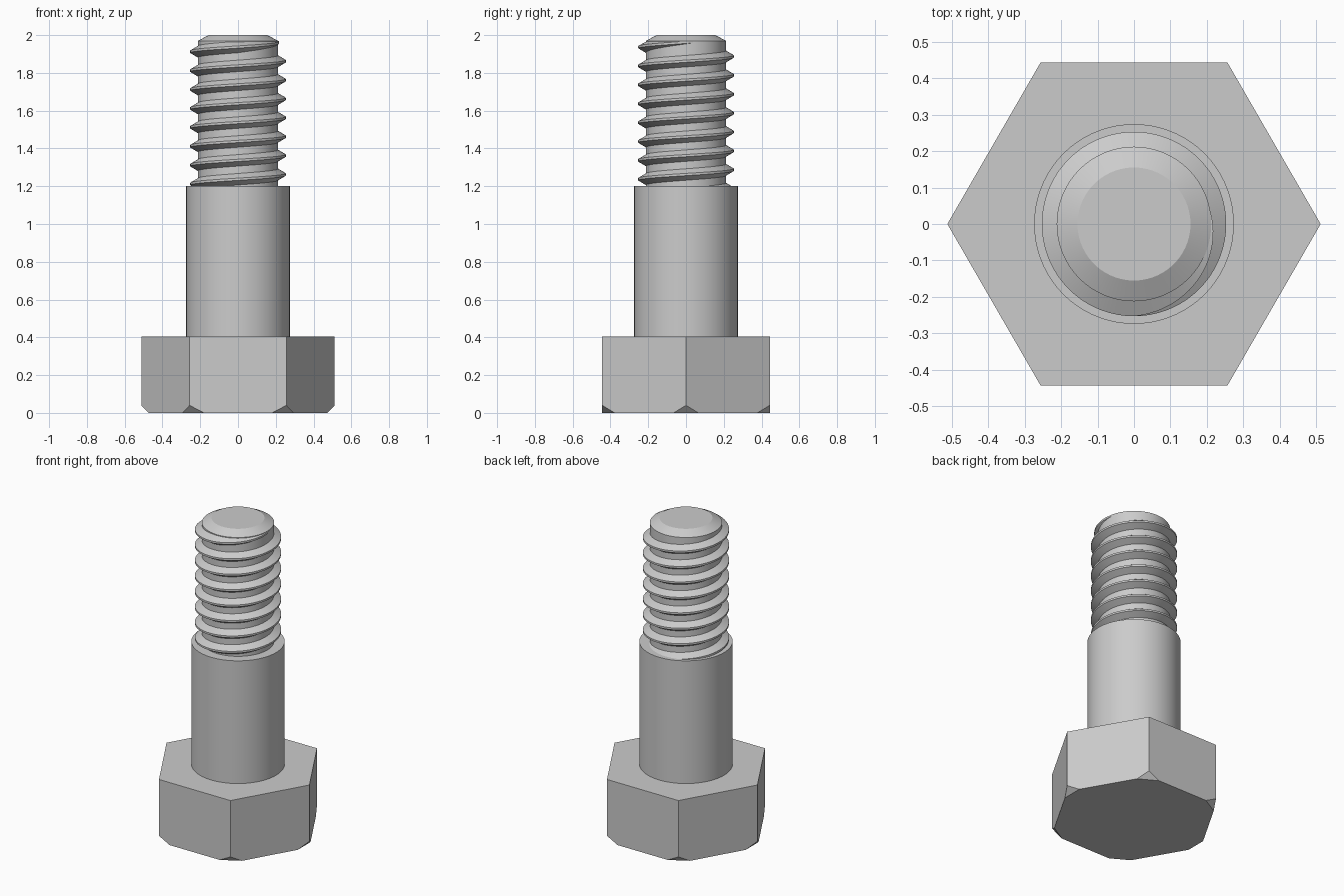
import bpy, bmesh
from math import cos, sin, tau, radians
from mathutils import Vector

cube = bpy.data.objects.get("Cube")
if cube:
    bpy.data.objects.remove(cube, do_unlink=True)

SIDES = 72
CORE_R, CREST_R, PITCH = 0.212, 0.253, 0.1
SHANK_TOP, TIP_EDGE = 1.2, 1.97

steel = bpy.data.materials.new("grey steel")
steel.use_nodes = True
grey = (0.6, 0.6, 0.6, 1)
steel.diffuse_color = grey
steel.node_tree.nodes["Principled BSDF"].inputs["Base Color"].default_value = grey


def finish(bm, name, smooth=True):
    mesh = bpy.data.meshes.new(name)
    bm.to_mesh(mesh)
    bm.free()
    mesh.materials.append(steel)
    obj = bpy.data.objects.new(name, mesh)
    bpy.context.collection.objects.link(obj)
    if smooth:
        bpy.ops.object.select_all(action='DESELECT')
        obj.select_set(True)
        bpy.context.view_layer.objects.active = obj
        bpy.ops.object.shade_smooth_by_angle(angle=radians(25))
    return obj


def stack(profile, sides):
    """Closed solid through rings of (radius, height)."""
    bm = bmesh.new()
    rings = [[bm.verts.new((r * cos(tau * i / sides), r * sin(tau * i / sides), z))
              for i in range(sides)] for r, z in profile]
    for low, high in zip(rings, rings[1:]):
        for i in range(sides):
            j = (i + 1) % sides
            bm.faces.new((low[i], low[j], high[j], high[i]))
    bm.faces.new(rings[0][::-1])
    bm.faces.new(rings[-1])
    return bm


# Hexagonal head with its six bottom corners sliced off
head = stack([(0.512, 0), (0.512, 0.405)], 6)
for k in range(6):
    a = tau * k / 6
    corner = Vector((0.512 * cos(a), 0.512 * sin(a), 0.04))
    cut = bmesh.ops.bisect_plane(
        head, geom=head.verts[:] + head.edges[:] + head.faces[:],
        plane_co=corner, plane_no=(cos(a), sin(a), -0.95), clear_outer=True, dist=1e-5)
    edges = [e for e in cut["geom_cut"] if isinstance(e, bmesh.types.BMEdge)]
    bmesh.ops.holes_fill(head, edges=edges, sides=0)
bmesh.ops.recalc_face_normals(head, faces=head.faces[:])
finish(head, "hex_head", smooth=False)

# Plain shank, and threaded core with a chamfered tip
finish(stack([(0.274, 0.4), (0.274, SHANK_TOP)], SIDES), "shank")
finish(stack([(CORE_R, SHANK_TOP - 0.01), (CORE_R, TIP_EDGE), (0.155, 2)], SIDES), "threaded_core")

# Right-handed helical ridge, fading into the core near the tip
thread = bmesh.new()
rows = []
first, last = -7 * SIDES, int(SIDES * 385 / 360)
fade_start = SIDES * 0.75
buried = CORE_R - 0.006
for s in range(first, last + 1):
    a = tau * s / SIDES
    crest_z = 1.862 + PITCH * s / SIDES
    fade = min(1, (last - s) / (last - fade_start))
    crest = buried + (CREST_R - buried) * fade
    half = 0.006 + 0.028 * fade
    rows.append([thread.verts.new((r * cos(a), r * sin(a), min(crest_z + dz, TIP_EDGE - 0.002)))
                 for r, dz in ((buried, -half), (crest, -0.006), (crest, 0.006), (buried, half))])
for here, there in zip(rows, rows[1:]):
    for i in range(3):
        thread.faces.new((here[i], there[i], there[i + 1], here[i + 1]))
# Trim the start of the ridge where it meets the shank
bmesh.ops.bisect_plane(
    thread, geom=thread.verts[:] + thread.edges[:] + thread.faces[:],
    plane_co=(0, 0, SHANK_TOP - 0.005), plane_no=(0, 0, 1), clear_inner=True)
finish(thread, "thread")
